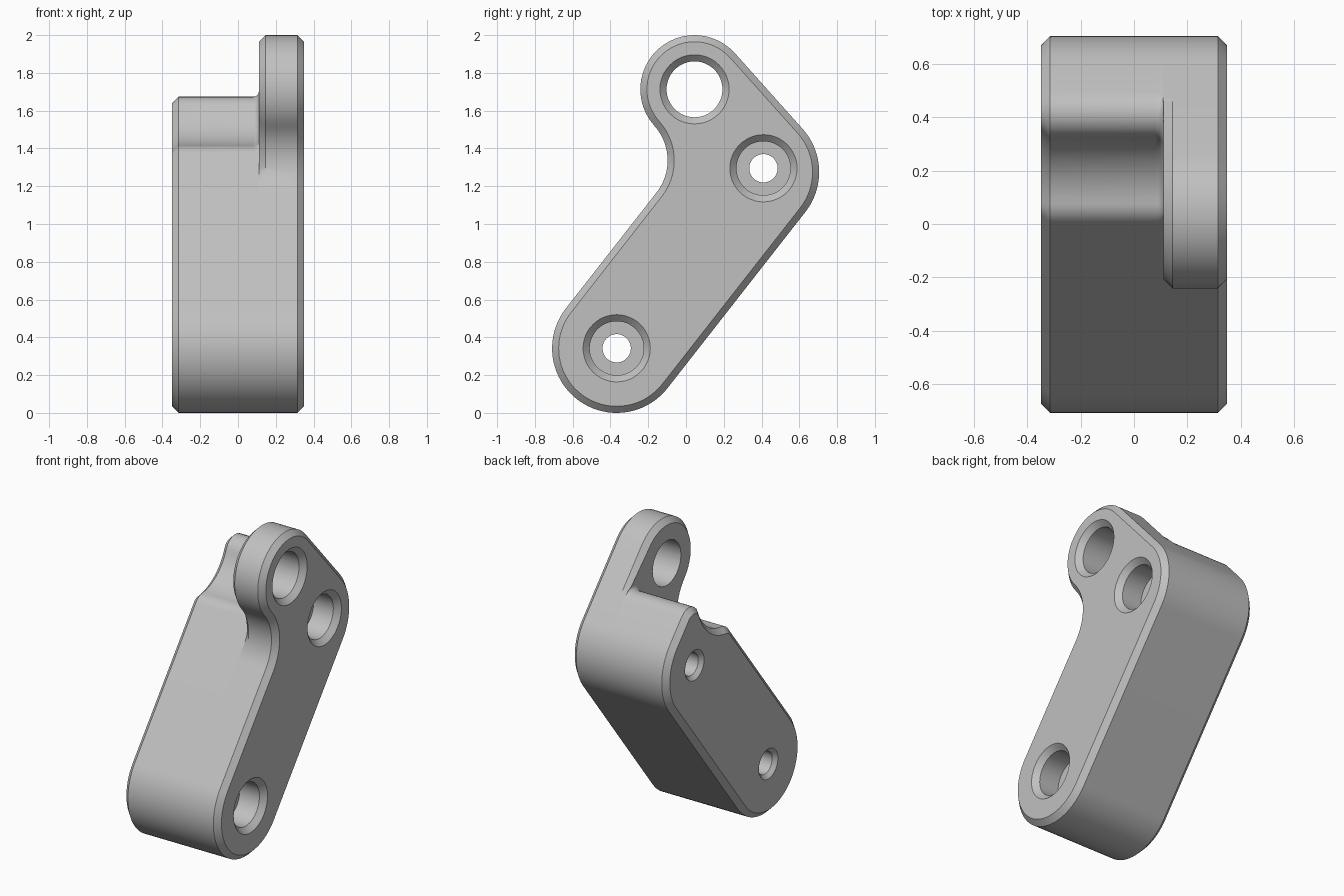
import bpy, bmesh, math
from mathutils import Vector

cube = bpy.data.objects.get("Cube")
if cube:
    bpy.data.objects.remove(cube, do_unlink=True)

# Key dimensions in the side plane (y, z)
HALF, STEP, CHAMFER, ROOT = 0.35, 0.11, 0.035, 0.03
LOW, MID, TOP = Vector((-0.367, 0.342)), Vector((0.363, 1.275)), Vector((0.045, 1.713))
R_BODY, R_TOP, R_SCOOP, R_LIP, R_NECK = 0.342, 0.287, 0.30, 0.10, 0.275


def polar(c, r, a):
    return c + Vector((math.cos(a), math.sin(a))) * r


def arc(c, r, a, b, n):
    return [polar(c, r, a + (b - a) * i / (n - 1)) for i in range(n)]


def angle(v):
    return math.atan2(v.y, v.x)


# Straight edges: along the arm, and from the elbow up to the ear
along = (MID - LOW).normalized()
front_n = Vector((-along.y, along.x))
u = MID.lerp(TOP, 1) - MID
k = (R_BODY - R_TOP) / u.length
u.normalize()
back_n = u * k + Vector((u.y, -u.x)) * math.sqrt(1 - k * k)
back_t = Vector((back_n.y, -back_n.x))
gap = front_n.dot(TOP - LOW) - R_BODY

# Centre of the concave neck between arm and ear
h = R_NECK - gap * 1.0
h = R_NECK - gap
neck = TOP + front_n * h - along * math.sqrt((R_TOP + R_NECK) ** 2 - h * h)
a_front, a_back = angle(front_n), angle(back_n)
TAU = math.tau


def arm(d):
    """Lower end and elbow arcs, shared by every section."""
    r = R_BODY - d
    return (arc(LOW, r, a_front, a_front + math.pi, 40)
            + arc(MID, r, a_front - math.pi, a_back, 22))


def lips(f):
    """Centres of the two rounded lips beside the scoop."""
    reach = R_SCOOP - f + R_LIP
    h1, h2 = R_TOP - R_LIP, gap + R_LIP
    ridge = TOP + back_n * h1 + back_t * math.sqrt(reach ** 2 - h1 ** 2)
    lip = TOP - front_n * h2 - along * math.sqrt(reach ** 2 - h2 ** 2)
    return ridge, lip


def block_section(d=0.0, f=0.0):
    ridge, lip = lips(f)
    a1, a2 = angle(TOP - ridge), angle(TOP - lip)
    q, rs = R_LIP - d, R_SCOOP - f + d
    scoop = arc(TOP, rs, a1 - math.pi, a2 - math.pi, 16)[1:-1]
    end = lip + front_n * q
    tangent = neck - front_n * (R_NECK + d)
    line = [end.lerp(tangent, (i + 1) / 10) for i in range(10)]
    return (arm(d) + arc(ridge, q, a_back, a1, 8) + scoop
            + arc(lip, q, a2, a_front, 8) + line)


def ear_section(d=0.0, blend=False):
    """Full outline; blend fades the chamfer out where the block is flush."""
    start = lips(ROOT)[0] + back_n * R_LIP
    pts = arm(0 if blend else d)
    pts.append(start if blend else start - back_n * d)
    pts.append(start - back_t * 0.04 - back_n * d)
    a_neck = angle(neck - TOP) % TAU
    pts += arc(TOP, R_TOP - d, a_back, a_neck, 25)
    a, b = a_neck - math.pi, a_front - math.pi
    for i in range(1, 14):
        t = a + (b - a) * i / 13
        room = 0.9 * R_NECK * (1 / math.cos(t - b) - 1)
        pts.append(polar(neck, R_NECK + (min(d, room) if blend else d), t))
    return pts


def loft(name, sections):
    """Skin a list of (x, outline) sections into a closed solid."""
    bm = bmesh.new()
    rings = [[bm.verts.new((x, p.x, p.y)) for p in pts] for x, pts in sections]
    for r, s in zip(rings, rings[1:]):
        for i in range(len(r)):
            j = (i + 1) % len(r)
            bm.faces.new((r[i], r[j], s[j], s[i]))
    bm.faces.new(rings[0])
    bm.faces.new(rings[-1])
    bmesh.ops.remove_doubles(bm, verts=bm.verts, dist=0.00001)
    bmesh.ops.recalc_face_normals(bm, faces=bm.faces)
    mesh = bpy.data.meshes.new(name)
    bm.to_mesh(mesh)
    bm.free()
    obj = bpy.data.objects.new(name, mesh)
    bpy.context.collection.objects.link(obj)
    return obj


# Bracket body: chamfered block, rounded root, then the raised ear
sections = [(-HALF, block_section(CHAMFER)), (CHAMFER - HALF, block_section())]
for i in range(7):
    t = math.pi / 2 * i / 6
    sections.append((STEP - ROOT + ROOT * math.sin(t),
                     block_section(f=ROOT * (1 - math.cos(t)))))
sections += [(STEP, ear_section(CHAMFER, True)), (STEP + CHAMFER, ear_section()),
             (HALF - CHAMFER, ear_section()), (HALF, ear_section(CHAMFER))]
body = loft("bracket_body", sections)

grey = bpy.data.materials.new("plain grey")
grey.use_nodes = True
grey.diffuse_color = (0.53, 0.53, 0.53, 1)
bsdf = next(n for n in grey.node_tree.nodes if n.type == 'BSDF_PRINCIPLED')
bsdf.inputs["Base Color"].default_value = grey.diffuse_color
body.data.materials.append(grey)

# Holes: two counterbored screw holes and one plain pivot hole
SCREW = [(-0.4, 0.15), (-0.325, 0.075), (0.17, 0.075), (0.17, 0.143),
         (0.315, 0.143), (0.4, 0.228)]
PIVOT = [(0.0, 0.148), (0.315, 0.148), (0.4, 0.233)]
bpy.context.view_layer.objects.active = body
for name, centre, steps in (("lower_screw_hole", LOW, SCREW),
                            ("elbow_screw_hole", Vector((0.41, 1.295)), SCREW),
                            ("pivot_hole", TOP, PIVOT)):
    cutter = loft(name, [(x, arc(centre, r, 0, TAU, 49)[:-1]) for x, r in steps])
    cutter.data.materials.append(grey)
    cutter.hide_render = True
    mod = body.modifiers.new(name, 'BOOLEAN')
    mod.operation, mod.solver, mod.object = 'DIFFERENCE', 'EXACT', cutter
    bpy.ops.object.modifier_apply(modifier=mod.name)
    bpy.data.objects.remove(cutter, do_unlink=True)

bpy.ops.object.select_all(action='DESELECT')
body.select_set(True)
bpy.ops.object.shade_smooth_by_angle(angle=math.radians(30))
